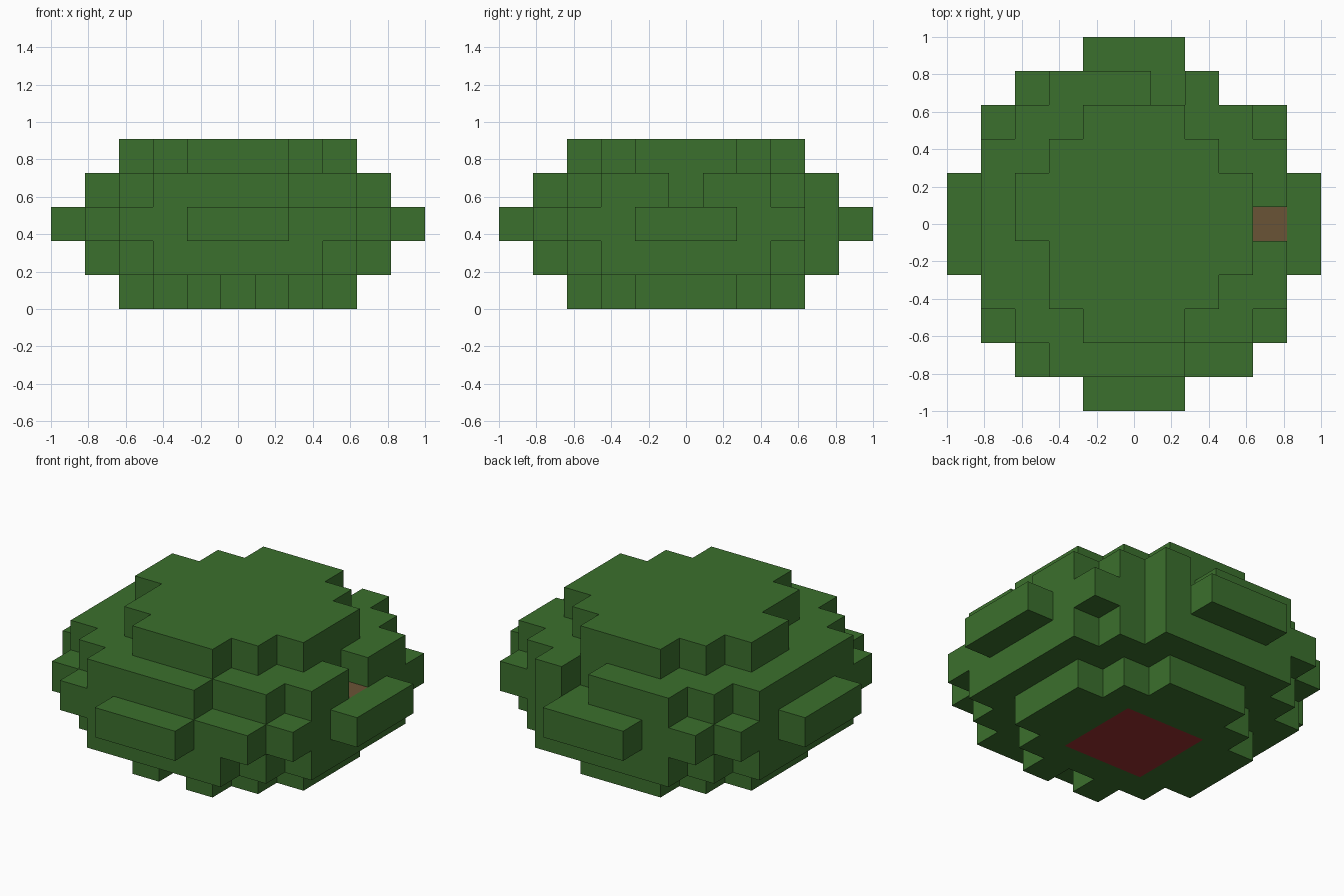
import bpy
import bmesh
from mathutils import Vector

cube = bpy.data.objects.get("Cube")
if cube:
    bpy.data.objects.remove(cube, do_unlink=True)

UNIT = 2 / 11  # edge length of one block


def linear(hex_code):
    out = []
    for i in range(0, 6, 2):
        c = int(hex_code[i:i + 2], 16) / 255
        out.append(c / 12.92 if c <= 0.04045 else ((c + 0.055) / 1.055) ** 2.4)
    return (*out, 1)


def material(name, hex_code):
    mat = bpy.data.materials.new(name)
    mat.use_nodes = True
    mat.diffuse_color = linear(hex_code)
    bsdf = mat.node_tree.nodes["Principled BSDF"]
    bsdf.inputs["Base Color"].default_value = linear(hex_code)
    bsdf.inputs["Roughness"].default_value = 0.9
    return mat


def disc(level, half_widths):
    """Stepped disc of blocks; half_widths lists the reach of rows 0, 1, 2... from the middle."""
    return {(x, y * side, level)
            for y, reach in enumerate(half_widths)
            for x in range(-reach, reach + 1)
            for side in (-1, 1)}


def build_blocks(name, cells, solid, mat):
    """Skin the cells, leaving out faces buried against other solid cells."""
    bm = bmesh.new()
    for cell in sorted(cells):
        centre = Vector(cell) + Vector((0, 0, 0.5))
        for axis in range(3):
            for sign in (-1, 1):
                normal = Vector((0, 0, 0))
                normal[axis] = sign
                if tuple(int(a + b) for a, b in zip(cell, normal)) in solid:
                    continue
                u = Vector((0, 0, 0))
                u[(axis + 1) % 3] = 0.5
                v = normal.cross(u)
                middle = centre + normal / 2
                corners = (-u - v, u - v, u + v, -u + v)
                bm.faces.new([bm.verts.new((middle + c) * UNIT) for c in corners])
    bmesh.ops.remove_doubles(bm, verts=bm.verts[:], dist=0.001)
    bmesh.ops.dissolve_limit(bm, angle_limit=0.01, verts=bm.verts[:], edges=bm.edges[:])
    mesh = bpy.data.meshes.new(name)
    bm.to_mesh(mesh)
    bm.free()
    mesh.materials.append(mat)
    obj = bpy.data.objects.new(name, mesh)
    bpy.context.collection.objects.link(obj)
    return obj


# Foliage layers from the ground up, each with its missing blocks
base = disc(0, (3, 3, 2, 1)) - {(0, -3, 0)}
lower = disc(1, (4, 4, 4, 3, 2))
middle = disc(2, (5, 5, 4, 4, 3, 1)) - {(3, 4, 2)}
upper = disc(3, (4, 4, 4, 3, 2)) - {(1, 4, 3), (4, 0, 3), (2, -4, 3)}
crown = disc(4, (3, 3, 2, 1)) - {(-3, -1, 4)}
solid = base | lower | middle | upper | crown

# Wood showing through the leaves
trunk = disc(0, (1, 1))
branch = {(4, 0, 2)}

build_blocks("foliage", solid - trunk - branch, solid, material("leaf green", "3b702d"))
build_blocks("trunk_underside", trunk, solid, material("deep red", "9c3030"))
build_blocks("branch_stub", branch, solid, material("bark brown", "6a5336"))
